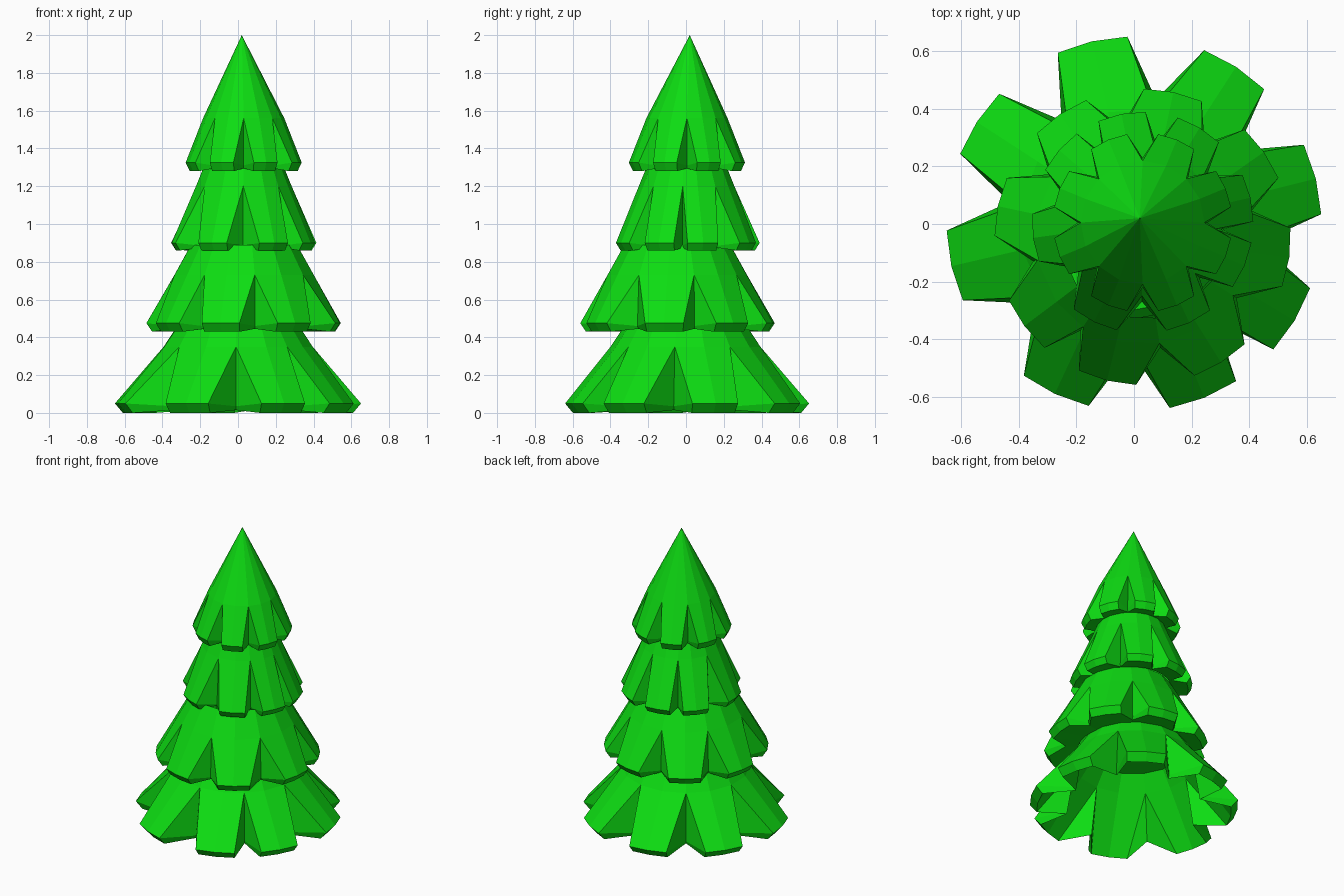
import bpy, bmesh
from math import cos, sin, radians

if "Cube" in bpy.data.objects:
    bpy.data.objects.remove(bpy.data.objects["Cube"])

green = bpy.data.materials.new("needle_green")
green.diffuse_color = (0.004, 0.72, 0.006, 1)
green.use_nodes = True
green.node_tree.nodes["Principled BSDF"].inputs["Base Color"].default_value = green.diffuse_color


def tier(name, centre, lobes, half, top, mid, rim, base, valley, tip=None, neck=None, hollow=False):
    """Skirt of 8 flat lobes; top, mid, rim, base are (radius, z); valley = notch foot radius."""
    bm = bmesh.new()
    n = len(lobes)
    notch = [(a + b) / 2 for a, b in zip(lobes, lobes[1:] + [lobes[0] + 360])]

    def vert(angle, r, z):
        a = radians(angle)
        return bm.verts.new((centre[0] + r * cos(a), centre[1] + r * sin(a), z))

    def ring16(r, z):
        return [vert(a, r, z) for pair in zip(lobes, notch) for a in pair]

    def ring32(r, z, vr, vz):
        out = []
        for a, v in zip(lobes, notch):
            out += [vert(a - half, r, z), vert(a, r, z), vert(a + half, r, z), vert(v, vr, vz)]
        return out

    def band(a, b):
        for i in range(len(a)):
            j = (i + 1) % len(a)
            bm.faces.new((a[i], a[j], b[j], b[i]))

    def skirt(m, r):
        # two facets per lobe, two walls per notch
        for i in range(n):
            L, M, R, V = r[4 * i:4 * i + 4]
            bm.faces.new((m[2 * i - 1], L, M, m[2 * i]))
            bm.faces.new((m[2 * i], M, R, m[2 * i + 1]))
            bm.faces.new((m[2 * i + 1], R, V))
            bm.faces.new((m[2 * i + 1], V, r[(4 * i + 4) % (4 * n)]))

    mid_ring = ring16(*mid)
    rim_ring = ring32(*rim, valley, rim[1] - 0.015)
    base_ring = ring32(*base, valley * 0.97, base[1] + 0.015)
    skirt(mid_ring, rim_ring)
    band(rim_ring, base_ring)

    # upper end: pointed tip or open neck hidden in the tier above
    if tip:
        t = bm.verts.new(tip)
        for i in range(2 * n):
            bm.faces.new((t, mid_ring[i - 1], mid_ring[i]))
    else:
        band(ring16(*top), mid_ring)

    # underside: hollow shell, or closing surface towards the tier below
    if hollow:
        inner = ring16(mid[0] - 0.025, mid[1] - 0.015)
        skirt(inner, base_ring)
        roof = ring16(top[0] - 0.03, top[1] - 0.02)
        band(inner, roof)
        bm.faces.new(roof)
    else:
        under = ring32(neck, base[1] + 0.02, neck, base[1] + 0.02)
        band(base_ring, under)

    bmesh.ops.recalc_face_normals(bm, faces=bm.faces[:])
    me = bpy.data.meshes.new(name)
    bm.to_mesh(me)
    bm.free()
    me.materials.append(green)
    bpy.context.collection.objects.link(bpy.data.objects.new(name, me))


# top tier with the pointed tip
tier("top_branches", (0.03, 0.005), [22.5 + 45 * k for k in range(8)], 12.5,
     None, (0.215, 1.56), (0.312, 1.325), (0.29, 1.28), 0.225,
     tip=(0.02, 0.02, 2.0), neck=0.18)

# upper middle tier
tier("upper_branches", (0.03, 0.005), [13, 59, 101, 139, 188, 244, 295, 337], 12.5,
     (0.21, 1.31), (0.255, 1.2), (0.385, 0.9), (0.36, 0.86), 0.275, neck=0.25)

# lower middle tier
tier("lower_branches", (0.03, -0.045), [35, 78, 124, 168, 217, 256, 302, 352], 11.5,
     (0.285, 0.89), (0.375, 0.73), (0.515, 0.475), (0.485, 0.43), 0.39, neck=0.3)

# bottom tier, hollow underneath
tier("bottom_branches", (0, 0), [14, 57, 103, 147, 193, 245, 292, 329], 11,
     (0.33, 0.455), (0.4, 0.35), (0.652, 0.05), (0.61, 0.0), 0.44, hollow=True)
